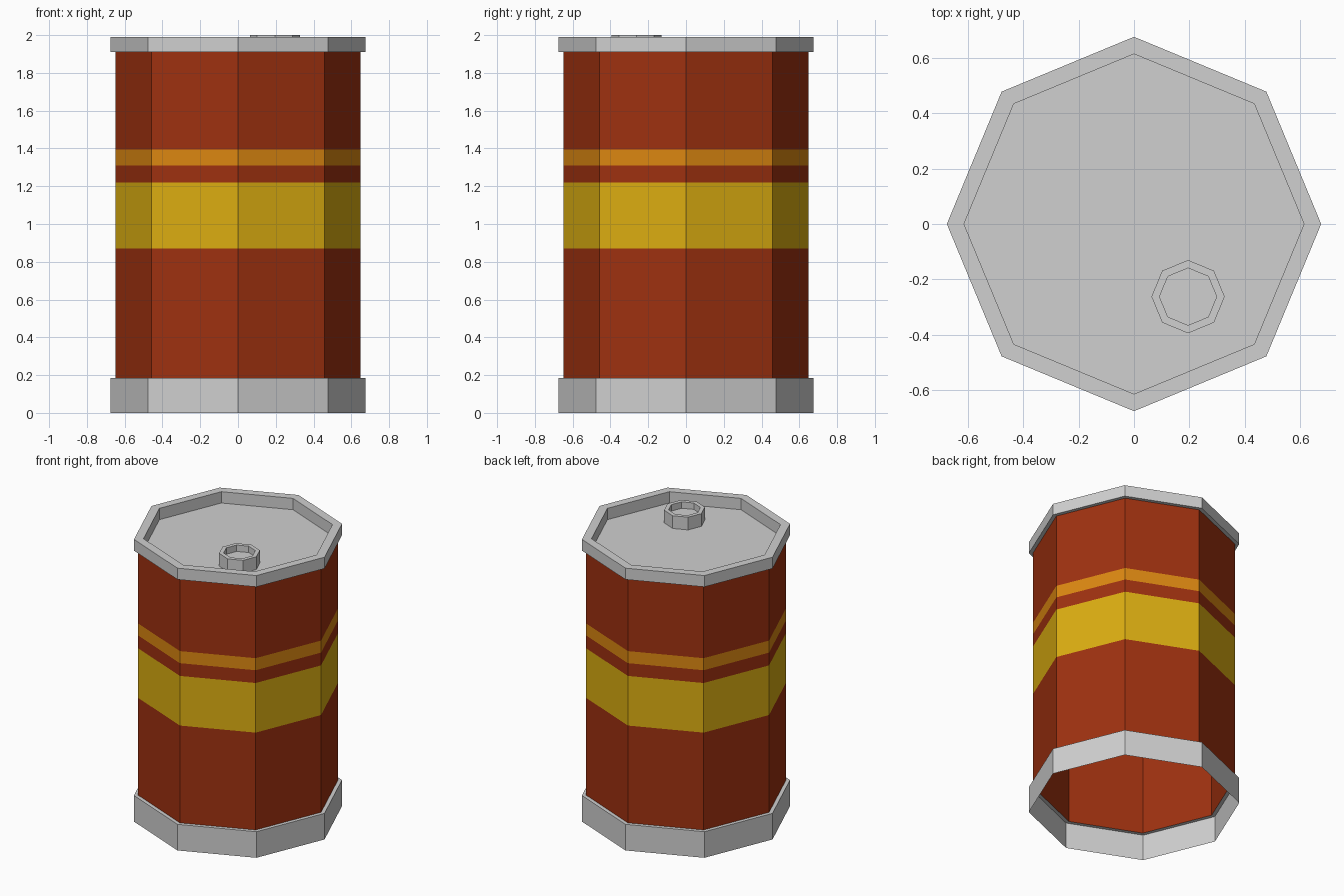
import bpy, bmesh, math

if "Cube" in bpy.data.objects:
    bpy.data.objects.remove(bpy.data.objects["Cube"])

SIDES = 8


def mat(name, rgb):
    m = bpy.data.materials.new(name)
    m.diffuse_color = (*rgb, 1.0)
    m.use_nodes = True
    m.node_tree.nodes["Principled BSDF"].inputs["Base Color"].default_value = m.diffuse_color
    return m


red = mat("rust red paint", (0.347, 0.031, 0.005))
yellow = mat("yellow paint", (0.716, 0.423, 0.0056))
orange = mat("orange paint", (0.716, 0.246, 0.0056))
grey = mat("grey metal", (0.631, 0.631, 0.631))


def lathe(name, profile, mats, centre=(0, 0), index=lambda z: 0):
    """Spin a (radius, z) profile into an eight-sided flat-faced shell."""
    bm = bmesh.new()
    rings = []
    for r, z in profile:
        if r == 0:
            rings.append([])       # profile end on the axis: capped with one n-gon
            continue
        rings.append([bm.verts.new((r * math.cos(math.tau * i / SIDES),
                                    r * math.sin(math.tau * i / SIDES), z))
                      for i in range(SIDES)])
    for a, b in zip(rings, rings[1:]):
        if not b:
            bm.faces.new(a)
            continue
        for i in range(SIDES):
            j = (i + 1) % SIDES
            bm.faces.new((a[i], a[j], b[j], b[i]))
    for f in bm.faces:
        f.material_index = index(f.calc_center_median().z)
    me = bpy.data.meshes.new(name)
    bm.to_mesh(me)
    bm.free()
    for m in mats:
        me.materials.append(m)
    ob = bpy.data.objects.new(name, me)
    ob.location = (centre[0], centre[1], 0)
    bpy.context.collection.objects.link(ob)
    return ob


# Barrel wall with two painted bands, open at the bottom
def band(z):
    if 0.87 < z < 1.22:
        return 1
    if 1.31 < z < 1.395:
        return 2
    return 0


lathe("barrel_wall", [(0.648, z) for z in (0.184, 0.87, 1.22, 1.31, 1.395, 1.91)],
      [red, yellow, orange], index=band)

# Bottom hoop: thin open skirt with a ledge meeting the wall
lathe("bottom_hoop", [(0.675, 0), (0.675, 0.184), (0.648, 0.184)], [grey])

# Top rim with recessed lid
lathe("top_rim_and_lid", [(0.648, 1.91), (0.675, 1.91), (0.675, 1.99),
                          (0.613, 1.99), (0.613, 1.91), (0, 1.91)], [grey])

# Filler cap with a shallow recess
lathe("filler_cap", [(0.132, 1.91), (0.132, 2.0), (0.103, 2.0),
                     (0.103, 1.955), (0, 1.955)], [grey], centre=(0.195, -0.262))
